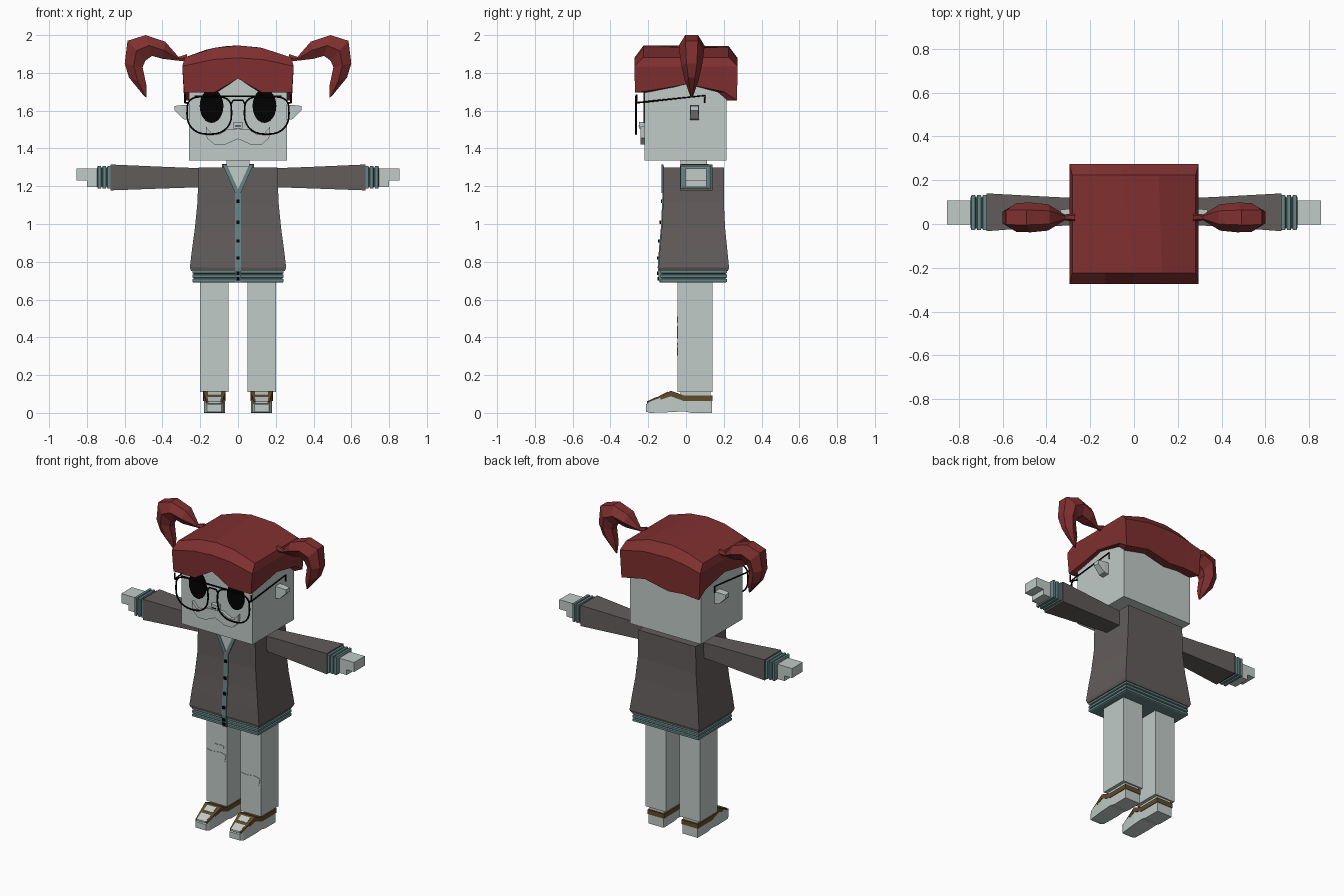
import bpy, bmesh
from math import sin, cos, pi, copysign

old = bpy.data.objects.get("Cube")
if old:
    bpy.data.objects.remove(old, do_unlink=True)


def material(name, rgb):
    m = bpy.data.materials.new(name)
    m.use_nodes = True
    lin = [c ** 2.2 for c in rgb] + [1]
    m.diffuse_color = lin
    m.node_tree.nodes["Principled BSDF"].inputs["Base Color"].default_value = lin
    return m


SKIN = material("pale grey", (0.75, 0.79, 0.78))
HAIR = material("dark red", (0.50, 0.20, 0.20))
JACKET = material("charcoal", (0.385, 0.365, 0.36))
TRIM = material("grey teal", (0.40, 0.52, 0.52))
BROWN = material("brown", (0.38, 0.30, 0.17))
BLACK = material("black", (0.03, 0.03, 0.03))


def finish(name, bm, mat, mirror=False):
    bmesh.ops.recalc_face_normals(bm, faces=bm.faces)
    me = bpy.data.meshes.new(name)
    bm.to_mesh(me)
    bm.free()
    me.materials.append(mat)
    ob = bpy.data.objects.new(name, me)
    bpy.context.collection.objects.link(ob)
    if mirror:
        ob.modifiers.new("mirror", "MIRROR").use_mirror_merge = False
    return ob


def loft(name, rings, mat, mirror=False):
    """Skin a row of equal point rings and cap both ends."""
    bm = bmesh.new()
    rows = [[bm.verts.new(p) for p in r] for r in rings]
    n = len(rows[0])
    for a, b in zip(rows, rows[1:]):
        for i in range(n):
            j = (i + 1) % n
            bm.faces.new((a[i], a[j], b[j], b[i]))
    bm.faces.new(rows[0])
    bm.faces.new(rows[-1])
    return finish(name, bm, mat, mirror)


def ring_z(z, x0, x1, y0, y1):
    return [(x0, y0, z), (x1, y0, z), (x1, y1, z), (x0, y1, z)]


def ring_x(x, y0, y1, z0, z1):
    return [(x, y0, z0), (x, y1, z0), (x, y1, z1), (x, y0, z1)]


def ring_y(y, x0, x1, z0, z1):
    return [(x0, y, z0), (x1, y, z0), (x1, y, z1), (x0, y, z1)]


def box(name, x0, x1, y0, y1, z0, z1, mat, mirror=False):
    return loft(name, [ring_z(z, x0, x1, y0, y1) for z in (z0, z1)], mat, mirror)


def plate(name, outline, y, depth, mat, mirror=False):
    """Flat plate from an x,z outline, its front at y."""
    return loft(name, [[(x, yy, z) for x, z in outline] for yy in (y, y + depth)], mat, mirror)


def wire(name, points, closed=False):
    cu = bpy.data.curves.new(name, "CURVE")
    cu.dimensions = "3D"
    cu.bevel_depth = 0.005
    cu.bevel_resolution = 1
    cu.use_fill_caps = True
    sp = cu.splines.new("POLY")
    sp.points.add(len(points) - 1)
    for p, co in zip(sp.points, points):
        p.co = (*co, 1)
    sp.use_cyclic_u = closed
    cu.materials.append(BLACK)
    ob = bpy.data.objects.new(name, cu)
    bpy.context.collection.objects.link(ob)


# Head, neck and ears
box("head", -0.26, 0.26, -0.22, 0.215, 1.335, 1.82, SKIN)
box("neck", -0.06, 0.06, -0.03, 0.11, 1.25, 1.34, SKIN)
loft("ears", [ring_x(0.25, 0.02, 0.07, 1.55, 1.63),
              ring_x(0.29, 0.02, 0.07, 1.555, 1.63),
              ring_x(0.335, 0.025, 0.065, 1.60, 1.625)], SKIN, True)

# Face
plate("eyes", [(0.14 + 0.063 * cos(a * pi / 12), 1.625 + 0.09 * sin(a * pi / 12))
               for a in range(24)], -0.226, 0.008, BLACK, True)
box("nose", -0.025, 0.025, -0.25, -0.21, 1.505, 1.54, SKIN)
plate("nose_shadow", [(-0.015, 1.515), (0.015, 1.515), (0.015, 1.522), (-0.015, 1.522)],
      -0.252, 0.004, BLACK)
plate("moustache", [(0, 1.505), (0.06, 1.50), (0.10, 1.475), (0.135, 1.475), (0.17, 1.515),
                    (0.165, 1.455), (0.125, 1.42), (0.07, 1.42), (0, 1.45)],
      -0.24, 0.025, SKIN, True)

# Glasses
for side, label in ((1, "left"), (-1, "right")):
    lens = []
    for a in range(28):
        c, s = cos(a * pi / 14), sin(a * pi / 14)
        e = 0.55 if s > 0 else 0.85
        lens.append((side * (0.152 + 0.118 * copysign(abs(c) ** e, c)), -0.265,
                     1.585 + copysign(abs(s) ** e, s) * (0.09 if s > 0 else 0.11)))
    wire(label + "_lens_rim", lens, True)
    wire(label + "_temple_arm", [(side * 0.265, -0.265, 1.64), (side * 0.28, -0.26, 1.642),
                                 (side * 0.28, 0.10, 1.68), (side * 0.28, 0.10, 1.64)])
    wire(label + "_hinge", [(side * 0.28, -0.262, 1.64), (side * 0.28, -0.262, 1.685)])
wire("bridge", [(-0.04, -0.265, 1.63), (-0.025, -0.265, 1.655),
                (0.025, -0.265, 1.655), (0.04, -0.265, 1.63)])
wire("brow_bar", [(-0.23, -0.265, 1.676), (0.23, -0.265, 1.676)])

# Hair cap: rim columns of (u along the side, bottom height)
front = [(-1, 1.695), (-0.45, 1.695), (0, 1.77), (0.45, 1.695)]
flank = [(-1, 1.695), (-0.4, 1.72), (0, 1.74), (0.75, 1.70)]
back = [(1, 1.655), (0.4, 1.69), (-0.2, 1.655), (-0.6, 1.665)]
rim = [(u, -1, z) for u, z in front] + [(1, u, z) for u, z in flank]
rim += [(u, 1, z) for u, z in back] + [(-1, -u, z) for u, z in
                                      [(-1, 1.655), (-0.75, 1.70), (0, 1.74), (0.4, 1.72)]]


def hair_ring(hx, hy, base, rise):
    return [(u * hx, v * hy, base + rise * (1 - u * u)) for u, v, z in rim]


bm = bmesh.new()
levels = [[(u * 0.255, v * 0.21, z) for u, v, z in rim],
          [(u * 0.285, v * 0.27, z) for u, v, z in rim],
          hair_ring(0.295, 0.273, 1.835, 0.045),
          hair_ring(0.282, 0.225, 1.882, 0.063)]
rows = [[bm.verts.new(p) for p in lv] for lv in levels]
for a, b in zip(rows, rows[1:]):
    for i in range(16):
        j = (i + 1) % 16
        bm.faces.new((a[i], a[j], b[j], b[i]))
top = rows[-1]
for k in range(4):  # strips from front to back across the crown
    f = [top[k], top[k + 1]]
    match = sorted(top[8:13], key=lambda v: v.co.x)
    if k == 0:
        bm.faces.new(f + [match[1], match[0]] + top[13:16])
    elif k == 3:
        bm.faces.new(f + top[5:8] + [match[4], match[3]])
    else:
        bm.faces.new(f + [match[k + 1], match[k]])
finish("hair_cap", bm, HAIR)

# Pigtails: inner edge, outer edge, half width
tail = [(0.27, 1.86, 0.27, 1.90, 0.018), (0.32, 1.865, 0.315, 1.885, 0.014),
        (0.40, 1.875, 0.385, 1.965, 0.06), (0.455, 1.89, 0.49, 2.0, 0.068),
        (0.49, 1.865, 0.585, 1.97, 0.066), (0.505, 1.83, 0.60, 1.85, 0.055),
        (0.485, 1.735, 0.577, 1.775, 0.035), (0.485, 1.67, 0.495, 1.675, 0.006)]
loft("pigtails", [[(ax + (bx - ax) * t, 0.03 + w * s, az + (bz - az) * t)
                   for t, s in ((0, -0.5), (0.5, -1), (1, -0.5), (1, 0.5), (0.5, 1), (0, 0.5))]
                  for ax, az, bx, bz, w in tail], HAIR, True)

# Jacket body, hem and collar
body = [(1.30, 0.21, -0.12, 0.20), (1.12, 0.214, -0.121, 0.20), (0.98, 0.228, -0.128, 0.207),
        (0.87, 0.243, -0.138, 0.218), (0.77, 0.255, -0.145, 0.228), (0.752, 0.248, -0.14, 0.222)]
loft("jacket_body", [ring_z(z, -x, x, y0, y1) for z, x, y0, y1 in body], JACKET)
hem = []
for i in range(3):
    z = 0.69 + i * 0.023
    for dz, g in ((0, 0.008), (0.004, 0), (0.018, 0), (0.022, 0.008)):
        hem.append(ring_z(z + dz, -0.242 + g, 0.242 - g, -0.135 + g, 0.217 - g))
loft("hem_ribs", hem, TRIM)
box("collar", 0.06, 0.085, -0.03, 0.12, 1.29, 1.318, JACKET, True)

# Neckline, placket and buttons
plate("neckline", [(-0.062, 1.305), (0.062, 1.305), (0, 1.18)], -0.126, 0.009, SKIN)
plate("neckline_trim", [(0.06, 1.315), (0.082, 1.315), (0.015, 1.165), (0, 1.165), (0, 1.185)],
      -0.129, 0.009, TRIM, True)
strip = [(z, y0) for z, x, y0, y1 in body[1:5]]
loft("placket", [ring_z(z, -0.016, 0.016, y - 0.005, y + 0.02)
                 for z, y in [(1.18, -0.12)] + strip + [(0.69, -0.136)]], TRIM)
for i, (z, y) in enumerate([(1.12, -0.121), (1.01, -0.127), (0.91, -0.135),
                            (0.82, -0.142), (0.74, -0.142), (0.71, -0.138)]):
    box(f"button_{i + 1}", -0.009, 0.009, y - 0.012, y, z - 0.009, z + 0.009, BLACK)

# Sleeves, cuffs and hands
loft("sleeves", [ring_x(0.19, 0.0, 0.115, 1.195, 1.295),
                 ring_x(0.40, -0.012, 0.125, 1.188, 1.303),
                 ring_x(0.675, -0.033, 0.14, 1.178, 1.315)], JACKET, True)
cuff = []
for i in range(3):
    x = 0.67 + i * 0.026
    for dx, g in ((0, 0.01), (0.004, 0), (0.02, 0), (0.024, 0.01)):
        cuff.append(ring_x(x + dx, -0.028 + g, 0.132 - g, 1.188 + g, 1.307 - g))
loft("cuff_ribs", cuff, TRIM, True)
box("palms", 0.73, 0.80, -0.003, 0.108, 1.195, 1.293, SKIN, True)
box("fingers", 0.80, 0.855, -0.003, 0.108, 1.23, 1.293, SKIN, True)

# Legs with torn knee patches
box("legs", 0.05, 0.20, -0.045, 0.14, 0.11, 0.70, SKIN, True)
patch = [(-0.07, 0.03), (-0.035, 0.022), (0.03, 0.03), (0.07, 0.02),
         (0.06, -0.025), (0.015, -0.035), (-0.055, -0.03)]
for name, cx, cz, s in (("left_knee_patch", 0.125, 0.34, 1), ("right_knee_patch", -0.125, 0.43, 1),
                        ("right_small_patch", -0.105, 0.495, 0.5)):
    plate(name, [(cx + x * s, cz + z * s) for x, z in patch], -0.048, 0.006, SKIN)

# Shoes
MID = 0.125


def shoe_part(name, sections, mat):
    loft(name, [ring_y(y, MID - w, MID + w, z0, z1) for y, w, z0, z1 in sections], mat, True)


shoe_part("shoe_soles", [(-0.212, 0.038, 0.006, 0.045), (-0.19, 0.048, 0, 0.06),
                         (-0.08, 0.056, 0.004, 0.10), (-0.01, 0.056, 0.008, 0.085),
                         (0.03, 0.056, 0, 0.08), (0.137, 0.056, 0, 0.08)], SKIN)
shoe_part("shoe_uppers", [(-0.205, 0.042, 0.046, 0.060), (-0.08, 0.06, 0.088, 0.117),
                          (-0.01, 0.06, 0.062, 0.092), (0.14, 0.06, 0.062, 0.092)], BROWN)
shoe_part("shoe_toe_caps", [(-0.207, 0.032, 0.052, 0.061), (-0.155, 0.036, 0.075, 0.085)], SKIN)
shoe_part("shoe_tongues", [(-0.135, 0.034, 0.084, 0.094), (-0.095, 0.034, 0.102, 0.113)], SKIN)
box("shoe_collars", 0.072, 0.178, -0.03, 0.13, 0.08, 0.115, SKIN, True)
